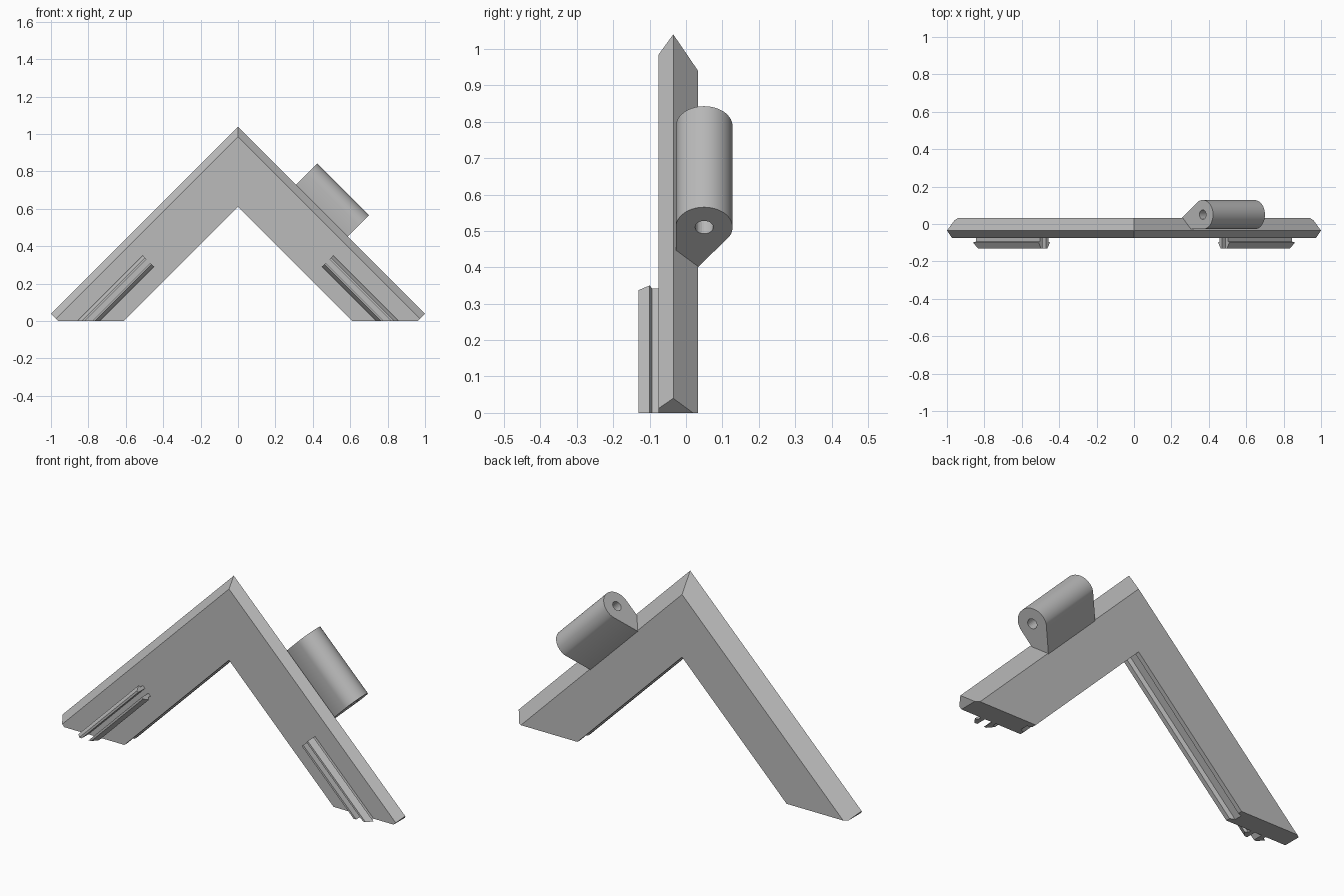
import bpy, bmesh, math
from mathutils import Vector

cube = bpy.data.objects.get("Cube")
if cube:
    bpy.data.objects.remove(cube, do_unlink=True)

grey = bpy.data.materials.new("light grey")
grey.use_nodes = True
colour = (0.5, 0.5, 0.5, 1)
grey.diffuse_color = colour
grey.node_tree.nodes["Principled BSDF"].inputs["Base Color"].default_value = colour


def sloped(y, u, d):
    """u measures outward from the arm (x + z), d runs down the arm (x - z)."""
    return Vector(((u + d) / 2, y, (u - d) / 2))


def sweep(name, profile, start, end, caps=(True, True), mirrored=False, stop=None):
    """Join two copies of a (y, u) profile, placed by the start and end functions."""
    bm = bmesh.new()
    a = [bm.verts.new(start(y, u)) for y, u in profile]
    b = [bm.verts.new(end(y, u)) for y, u in profile]
    n = len(profile)
    for i in range(n):
        j = (i + 1) % n
        bm.faces.new((a[i], a[j], b[j], b[i]))
    for ring, cap in zip((a, b), caps):
        if cap:
            bm.faces.new(ring)
    if stop is not None:
        cut = bmesh.ops.bisect_plane(bm, geom=bm.verts[:] + bm.edges[:] + bm.faces[:],
                                     plane_co=(stop, 0, 0), plane_no=(1, 0, -1), clear_outer=True)
        edges = [e for e in cut["geom_cut"] if isinstance(e, bmesh.types.BMEdge)]
        bmesh.ops.contextual_create(bm, geom=edges)
    bmesh.ops.recalc_face_normals(bm, faces=bm.faces[:])
    mesh = bpy.data.meshes.new(name)
    bm.to_mesh(mesh)
    bm.free()
    mesh.materials.append(grey)
    ob = bpy.data.objects.new(name, mesh)
    bpy.context.collection.objects.link(ob)
    if mirrored:
        mod = ob.modifiers.new("mirror", "MIRROR")
        mod.use_clip = True
    return ob


def on_floor(y, u):
    return Vector((u, y, 0))


# Bevelled angle frame, grooved along its inner side
frame_profile = [(-0.075, 0.61), (-0.075, 0.985), (-0.035, 1.04), (0.033, 0.94), (0.033, 0.61),
                 (0.01, 0.61), (0.0, 0.635), (-0.042, 0.635), (-0.052, 0.61)]
sweep("angle_frame", frame_profile, lambda y, u: Vector((0, y, u)), on_floor,
      caps=(False, True), mirrored=True, stop=0.96)

# Pairs of snap prongs on the front, hooks facing away from each other
prong = [(-0.07, -0.02), (-0.13, -0.02), (-0.13, -0.035), (-0.1, -0.06),
         (-0.093, -0.044), (-0.07, -0.044)]
for side, name in ((1, "inner_prong"), (-1, "outer_prong")):
    sweep(name, [(y, 0.8 + side * u) for y, u in prong],
          lambda y, u: sloped(y, u, 0.16), on_floor, mirrored=True)

# Hinge barrel with a flared foot, sitting on the outer edge of one arm
R, AXIS_Y, AXIS_U, STRETCH = 0.078, 0.05, 1.155, math.sqrt(2)


def arc(radius, first, last, steps):
    angles = [math.radians(first + (last - first) * i / steps) for i in range(steps + 1)]
    return [(AXIS_Y + radius * math.cos(t), AXIS_U + STRETCH * radius * math.sin(t)) for t in angles]


def barrel_ends(low, high):
    return (lambda y, u: sloped(y, u, low)), (lambda y, u: sloped(y, u, high))


outline = arc(R, -25, 180, 32) + [(-0.028, 1.02), (0.0, 0.92), (0.033, 0.935)]
barrel = sweep("hinge_barrel", outline, *barrel_ends(-0.42, 0.135))
pin_hole = sweep("pin_hole_cutter", arc(0.025, 0, 345, 23), *barrel_ends(-0.6, 0.3))
pin_hole.hide_render = True
pin_hole.hide_set(True)
bore = barrel.modifiers.new("pin hole", "BOOLEAN")
bore.object = pin_hole
bore.solver = "EXACT"

bpy.ops.object.select_all(action="DESELECT")
barrel.select_set(True)
bpy.context.view_layer.objects.active = barrel
bpy.ops.object.shade_smooth_by_angle(angle=math.radians(30))
